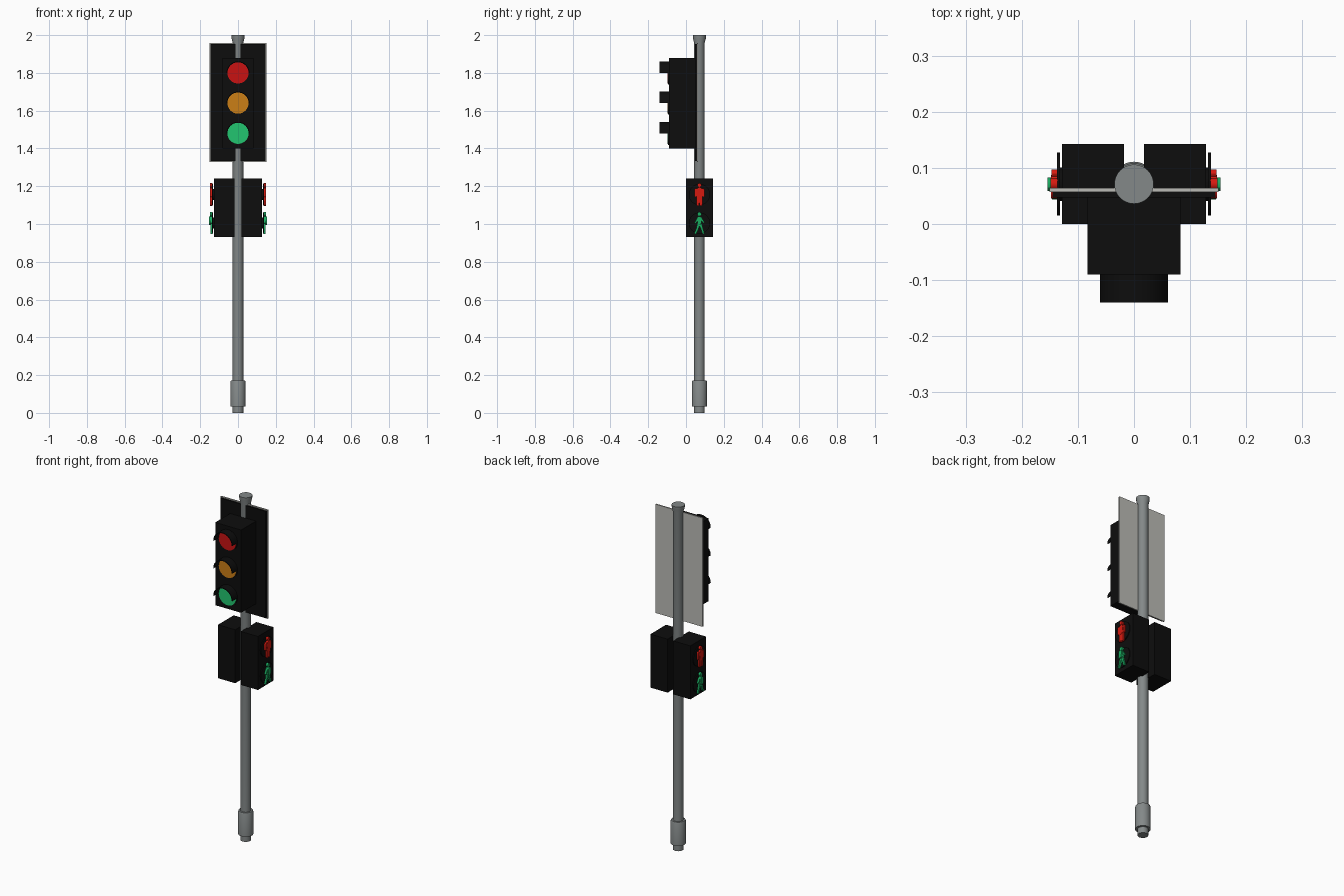
import bpy, bmesh
from math import sin, cos, pi, atan2

if "Cube" in bpy.data.objects:
    bpy.data.objects.remove(bpy.data.objects["Cube"])


def material(name, r, g, b):
    m = bpy.data.materials.new(name)
    m.use_nodes = True
    m.diffuse_color = (r, g, b, 1)
    bsdf = m.node_tree.nodes["Principled BSDF"]
    bsdf.inputs["Base Color"].default_value = (r, g, b, 1)
    bsdf.inputs["Roughness"].default_value = 0.6
    return m


STEEL = material("pole grey", 0.23, 0.25, 0.25)
PLATE = material("plate light grey", 0.50, 0.50, 0.47)
BLACK = material("housing black", 0.004, 0.004, 0.004)
RED = material("lens red", 0.58, 0.006, 0.006)
AMBER = material("lens amber", 0.60, 0.21, 0.008)
GREEN = material("lens green", 0.016, 0.56, 0.16)
MAN_RED = material("figure red", 0.68, 0.010, 0.005)
MAN_GREEN = material("figure green", 0.010, 0.42, 0.12)

POLE_Y = 0.071


def finish(bm, name, mat, smooth=False):
    bmesh.ops.recalc_face_normals(bm, faces=bm.faces)
    mesh = bpy.data.meshes.new(name)
    bm.to_mesh(mesh)
    bm.free()
    ob = bpy.data.objects.new(name, mesh)
    bpy.context.collection.objects.link(ob)
    mesh.materials.append(mat)
    if smooth:
        bpy.ops.object.select_all(action='DESELECT')
        ob.select_set(True)
        bpy.context.view_layer.objects.active = ob
        bpy.ops.object.shade_smooth_by_angle()
    return ob


def add_prism(bm, outline, axis, start, end):
    """Extrude a 2D outline along x (outline in y, z) or y (outline in x, z)."""
    def at(p, d):
        return (d, p[0], p[1]) if axis == 'x' else (p[0], d, p[1])
    a = [bm.verts.new(at(p, start)) for p in outline]
    b = [bm.verts.new(at(p, end)) for p in outline]
    bm.faces.new(a)
    bm.faces.new(b)
    for i in range(len(a)):
        j = (i + 1) % len(a)
        bm.faces.new((a[i], a[j], b[j], b[i]))


def prism(name, outline, axis, start, end, mat, smooth=False):
    bm = bmesh.new()
    add_prism(bm, outline, axis, start, end)
    return finish(bm, name, mat, smooth)


def box(name, x0, x1, y0, y1, z0, z1, mat):
    return prism(name, [(x0, z0), (x1, z0), (x1, z1), (x0, z1)], 'y', y0, y1, mat)


def arc(cx, cz, r, a0=0.0, a1=2 * pi, n=32, closed=True):
    count = n if closed else n + 1
    return [(cx + r * cos(a0 + (a1 - a0) * i / n),
             cz + r * sin(a0 + (a1 - a0) * i / n)) for i in range(count)]


def limb(p, q, r0, r1):
    """Outline of a limb with round ends from p to q."""
    t = atan2(q[1] - p[1], q[0] - p[0])
    return (arc(*p, r0, t + pi / 2, t + 3 * pi / 2, 6, False)
            + arc(*q, r1, t - pi / 2, t + pi / 2, 6, False))


# Pole with base sleeve and flared cap, turned from one profile
profile = [(0.028, 0), (0.028, 0.035), (0.040, 0.035), (0.040, 0.165), (0.037, 0.172),
           (0.028, 0.172), (0.028, 1.96), (0.034, 1.982), (0.035, 2.0)]
bm = bmesh.new()
rings = [[bm.verts.new((x, y, z)) for x, y in arc(0, POLE_Y, r)] for r, z in profile]
for low, high in zip(rings, rings[1:]):
    for i in range(len(low)):
        j = (i + 1) % len(low)
        bm.faces.new((low[i], low[j], high[j], high[i]))
bm.faces.new(rings[0])
bm.faces.new(rings[-1])
finish(bm, "pole", STEEL, True)

# Backing plate: light sheet with a black front
box("backing_plate", -0.151, 0.151, 0.057, 0.064, 1.327, 1.958, PLATE)
box("backing_plate_front", -0.145, 0.145, 0.047, 0.057, 1.333, 1.952, BLACK)

# Vehicle signal housing with three lenses under half-round hoods
box("signal_housing", -0.083, 0.083, -0.09, 0.047, 1.40, 1.88, BLACK)
for label, z, mat in (("red", 1.80, RED), ("amber", 1.64, AMBER), ("green", 1.48, GREEN)):
    rim = prism(label + "_lens_rim", arc(0, z, 0.061), 'y', -0.095, -0.09, BLACK, True)
    prism(label + "_lens", arc(0, z, 0.056), 'y', -0.097, -0.094, mat)
    hood = arc(0, z, 0.061, 0, pi, 20, False) + arc(0, z, 0.057, pi, 0, 20, False)
    prism(label + "_hood", hood, 'y', -0.14, -0.093, BLACK, True)


def figure(name, parts, side, mat, bulge=0.0):
    bm = bmesh.new()
    for i, outline in enumerate(parts):
        extra = bulge if i == 1 else 0.0
        add_prism(bm, outline, 'x', side * 0.136, side * (0.1485 + extra - 0.0004 * i))
    return finish(bm, name, mat, True)


def standing_man(y, z):
    parts = [arc(y, z + 0.049, 0.011, n=16),
             limb((y, z + 0.022), (y, z - 0.005), 0.016, 0.013)]
    for s in (-1, 1):
        parts.append(limb((y + s * 0.019, z + 0.026), (y + s * 0.021, z - 0.008), 0.007, 0.005))
        parts.append(limb((y + s * 0.008, z), (y + s * 0.008, z - 0.053), 0.008, 0.007))
    return parts


def walking_man(y, z):
    return [arc(y, z + 0.047, 0.011, n=16),
            limb((y, z + 0.024), (y, z), 0.012, 0.010),
            limb((y - 0.007, z + 0.026), (y - 0.021, z + 0.002), 0.006, 0.004),
            limb((y + 0.007, z + 0.026), (y + 0.022, z + 0.004), 0.006, 0.004),
            limb((y - 0.003, z), (y - 0.010, z - 0.028), 0.008, 0.006),
            limb((y - 0.010, z - 0.028), (y - 0.022, z - 0.054), 0.006, 0.005),
            limb((y + 0.003, z), (y + 0.012, z - 0.026), 0.008, 0.006),
            limb((y + 0.012, z - 0.026), (y + 0.021, z - 0.054), 0.006, 0.005)]


# Pedestrian signals on both sides of the pole
for side, label in ((1, "left"), (-1, "right")):
    x0, x1 = sorted((side * 0.018, side * 0.128))
    box(label + "_pedestrian_housing", x0, x1, 0.0, 0.143, 0.93, 1.24, BLACK)
    for z, kind in ((1.156, "stop"), (1.005, "walk")):
        prism(f"{label}_{kind}_hub", arc(POLE_Y, z, 0.03), 'x',
              side * 0.127, side * 0.133, BLACK, True)
        prism(f"{label}_{kind}_disc", arc(POLE_Y, z, 0.056), 'x',
              side * 0.132, side * 0.137, BLACK, True)
    figure(label + "_standing_figure", standing_man(POLE_Y, 1.156), side, MAN_RED)
    figure(label + "_walking_figure", walking_man(POLE_Y, 1.005), side, MAN_GREEN, 0.006)
